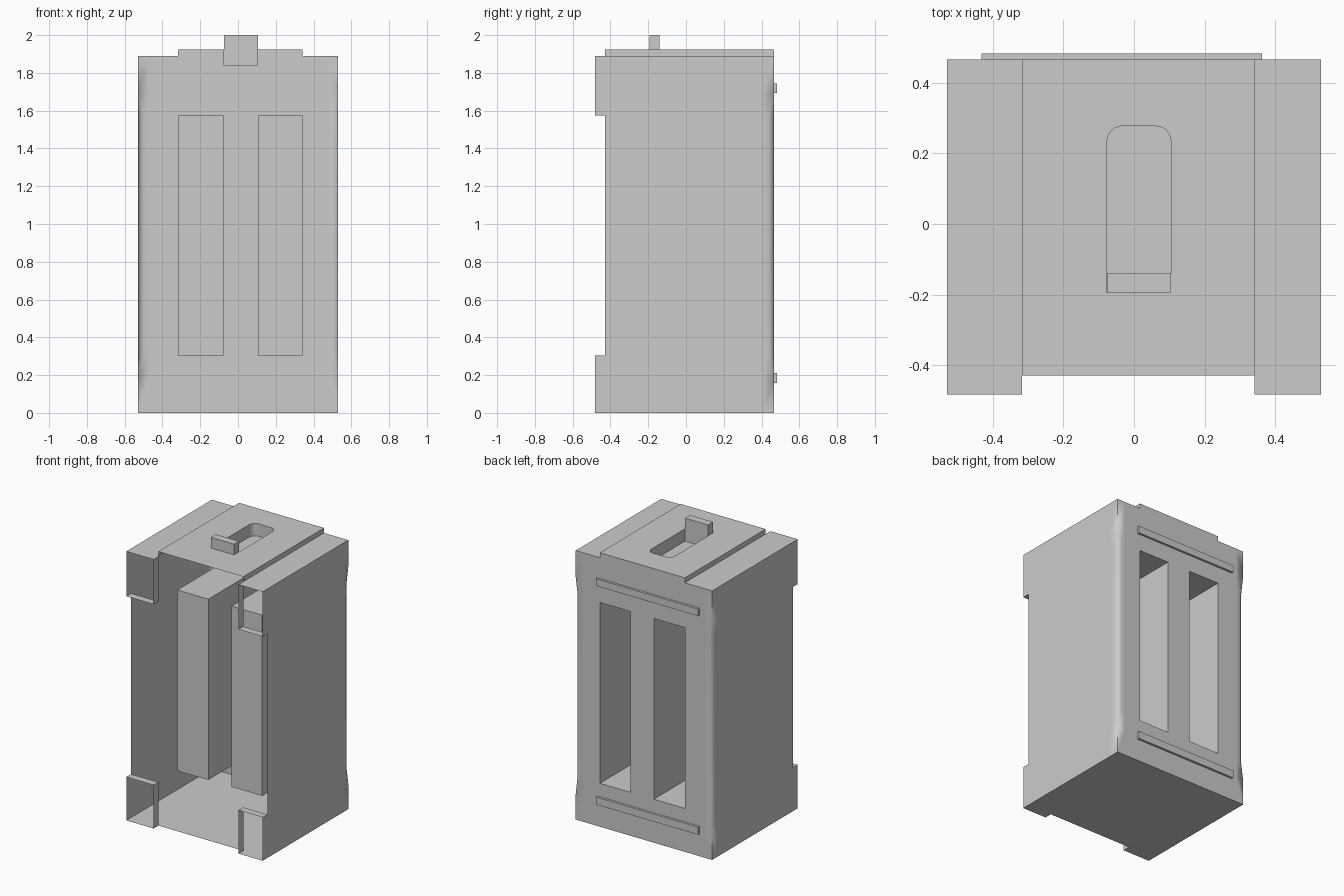
import bpy, bmesh, math

if "Cube" in bpy.data.objects:
    bpy.data.objects.remove(bpy.data.objects["Cube"])

W, BACK, FRONT, LIP = 0.53, 0.467, -0.43, -0.483   # half width and depth planes
LOW, HIGH, TOP, DECK = 0.305, 1.575, 1.89, 1.925   # height planes
LX, RX = -0.318, 0.342                             # raised deck / inner block sides
SX0, SX1 = -0.077, 0.105                           # handle slot sides
SY0, SY1, SR, SLOT_Z = -0.194, 0.278, 0.045, 1.838
POCKET_Y = -0.22


def face(bm, *pts):
    return bm.faces.new([bm.verts.new(p) for p in pts])


def flat_x(bm, x, y0, y1, z0, z1):
    face(bm, (x, y0, z0), (x, y1, z0), (x, y1, z1), (x, y0, z1))


def flat_y(bm, y, x0, x1, z0, z1):
    face(bm, (x0, y, z0), (x1, y, z0), (x1, y, z1), (x0, y, z1))


def flat_z(bm, z, x0, x1, y0, y1):
    face(bm, (x0, y0, z), (x1, y0, z), (x1, y1, z), (x0, y1, z))


def finish(bm, name, angle):
    bmesh.ops.remove_doubles(bm, verts=bm.verts[:], dist=1e-4)
    bmesh.ops.recalc_face_normals(bm, faces=bm.faces[:])
    me = bpy.data.meshes.new(name)
    bm.to_mesh(me)
    bm.free()
    ob = bpy.data.objects.new(name, me)
    bpy.context.collection.objects.link(ob)
    bpy.ops.object.select_all(action='DESELECT')
    ob.select_set(True)
    bpy.context.view_layer.objects.active = ob
    bpy.ops.object.shade_smooth_by_angle(angle=math.radians(angle))
    return ob


def box(name, x0, x1, y0, y1, z0, z1):
    bm = bmesh.new()
    for x in (x0, x1):
        flat_x(bm, x, y0, y1, z0, z1)
    for y in (y0, y1):
        flat_y(bm, y, x0, x1, z0, z1)
    for z in (z0, z1):
        flat_z(bm, z, x0, x1, y0, y1)
    return finish(bm, name, 30)


# Casing: open-fronted thin shell
bm = bmesh.new()

# side walls and back corners; the corner cut fades out above and below
levels = [(0, 0), (0.18, 0), (LOW, 0.03), (HIGH, 0.03), (1.70, 0), (TOP, 0)]
for s, inner in ((-1, LX), (1, RX)):
    rows = []
    for z, c in levels:
        sec = [(s * W, FRONT), (s * W, 0.40), (s * W, BACK - c),
               (s * (W - 0.3 * c), BACK - 0.3 * c),
               (s * (W - c), BACK), (s * 0.47, BACK), (inner, BACK)]
        rows.append([(x, y, z) for x, y in sec])
    for a, b in zip(rows, rows[1:]):
        for i in range(len(a) - 1):
            face(bm, a[i], a[i + 1], b[i + 1], b[i])

    # side floor and lower top shelf
    x0, x1 = sorted((s * W, inner))
    for z in (0, TOP):
        flat_z(bm, z, x0, x1, FRONT, BACK)
    flat_x(bm, inner, FRONT, BACK, TOP, DECK)

    # hollow front corner blocks
    for z0, z1 in ((0, LOW), (HIGH, TOP)):
        for x in (x0, x1):
            flat_x(bm, x, LIP, FRONT, z0, z1)
        for z in (z0, z1):
            flat_z(bm, z, x0, x1, LIP, FRONT)

# middle of the back wall and floor
for z0, z1 in ((0, LOW), (HIGH, TOP), (TOP, DECK)):
    for x0, x1 in ((LX, SX0), (SX0, SX1), (SX1, RX)):
        flat_y(bm, BACK, x0, x1, z0, z1)
flat_y(bm, BACK, SX0, SX1, LOW, HIGH)
flat_z(bm, 0, LX, RX, FRONT, BACK)

# two deep pockets entered from the back
for x0, x1 in ((LX, SX0), (SX1, RX)):
    for x in (x0, x1):
        flat_x(bm, x, POCKET_Y, BACK, LOW, HIGH)
    for z in (LOW, HIGH):
        flat_z(bm, z, x0, x1, POCKET_Y, BACK)
    flat_y(bm, POCKET_Y, x0, x1, LOW, HIGH)

# raised deck around the handle slot
arc = []
for cx, start in ((SX1 - SR, 0), (SX0 + SR, 90)):
    for i in range(7):
        t = math.radians(start + 15 * i)
        arc.append((cx + SR * math.cos(t), SY1 - SR + SR * math.sin(t)))
slot = [(SX0, SY0), (SX1, SY0)] + arc
side_y = SY1 - SR
for x0, x1 in ((LX, SX0), (SX1, RX)):
    for y0, y1 in ((FRONT, SY0), (SY0, side_y), (side_y, BACK)):
        flat_z(bm, DECK, x0, x1, y0, y1)
flat_z(bm, DECK, SX0, SX1, FRONT, SY0)
face(bm, *[(x, y, DECK) for x, y in arc + [(SX0, BACK), (SX1, BACK)]])

# slot walls and floor
for a, b in zip(slot, slot[1:] + slot[:1]):
    face(bm, (*a, DECK), (*b, DECK), (*b, SLOT_Z), (*a, SLOT_Z))
face(bm, *[(x, y, SLOT_Z) for x, y in slot])
finish(bm, "casing", 50)

# Handle tab standing at the front of the slot
box("handle_tab", SX0 + 0.002, SX1, SY0, -0.139, SLOT_Z, 2.0)

# Thin rails across the back
for name, z0, z1 in (("lower_back_rail", 0.157, 0.21), ("upper_back_rail", 1.693, 1.743)):
    box(name, -0.433, 0.363, BACK - 0.005, 0.483, z0, z1)
